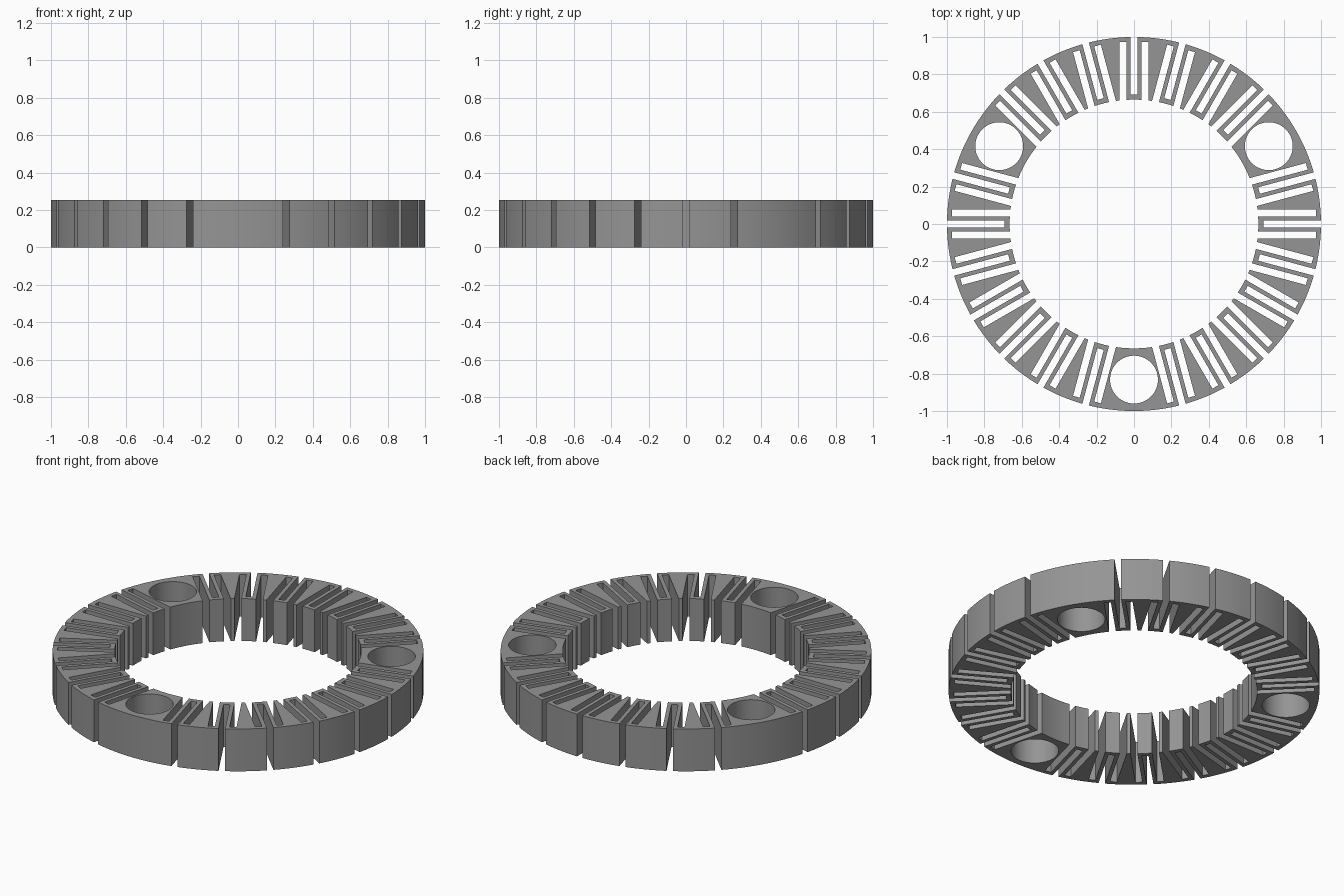
import bpy, bmesh, math

if "Cube" in bpy.data.objects:
    bpy.data.objects.remove(bpy.data.objects["Cube"])

R_OUT, R_IN, HEIGHT = 1.0, 0.665, 0.252
SLOT_HALF, SLOT_FLOOR = 0.018, 0.692             # slots open to the outside
NOTCH_NEAR, NOTCH_FAR, NOTCH_END = 0.040, 0.077, 0.972  # slots open to the bore
HOLE_ANGLES = (30, 150, 270)
HOLE_DIST, HOLE_R = 0.832, 0.128
STEP = math.radians(2.5)
SLOT_ANGLES = [math.radians(a) for a in range(0, 360, 15) if a not in HOLE_ANGLES]


def local(a, x, y):
    """Point at radial distance x and sideways offset y from direction a."""
    c, s = math.cos(a), math.sin(a)
    return (x * c - y * s, x * s + y * c)


def ring_loop(radius, cuts):
    """Closed circle interrupted by rectangular cuts (angle, y0, y1, depth radius)."""
    spans = [(a + math.asin(y0 / radius), a + math.asin(y1 / radius)) for a, y0, y1, _ in cuts]
    pts = []
    for i, (a, y0, y1, depth) in enumerate(cuts):
        pts += [local(spans[i][0], radius, 0), local(a, depth, y0),
                local(a, depth, y1), local(spans[i][1], radius, 0)]
        # arc to the next cut
        start = spans[i][1]
        sweep = (spans[(i + 1) % len(cuts)][0] - start) % math.tau
        n = max(1, round(sweep / STEP))
        pts += [local(start + sweep * k / n, radius, 0) for k in range(1, n)]
    return pts


# Outline loops: outer rim, bore and the three round holes
outer = ring_loop(R_OUT, [(a, -SLOT_HALF, SLOT_HALF, SLOT_FLOOR) for a in SLOT_ANGLES])
inner = ring_loop(R_IN, [(a, y0, y1, NOTCH_END) for a in SLOT_ANGLES
                         for y0, y1 in ((-NOTCH_FAR, -NOTCH_NEAR), (NOTCH_NEAR, NOTCH_FAR))])
holes = []
for deg in HOLE_ANGLES:
    cx, cy = local(math.radians(deg), HOLE_DIST, 0)
    holes.append([(cx + HOLE_R * math.cos(math.tau * k / 64),
                   cy + HOLE_R * math.sin(math.tau * k / 64)) for k in range(64)])

# Filled and extruded profile
curve = bpy.data.curves.new("slotted_ring", "CURVE")
curve.dimensions = "2D"
curve.fill_mode = "BOTH"
curve.extrude = HEIGHT / 2
for loop in [outer, inner] + holes:
    spline = curve.splines.new("POLY")
    spline.points.add(len(loop) - 1)
    for p, (x, y) in zip(spline.points, loop):
        p.co = (x, y, 0, 1)
    spline.use_cyclic_u = True
ring = bpy.data.objects.new("slotted_ring", curve)
bpy.context.collection.objects.link(ring)
bpy.context.view_layer.objects.active = ring
ring.select_set(True)
bpy.ops.object.convert(target="MESH")
ring = bpy.context.object

# Weld the caps to the walls and stand the ring on the floor
bm = bmesh.new()
bm.from_mesh(ring.data)
bmesh.ops.remove_doubles(bm, verts=bm.verts, dist=0.0002)
bmesh.ops.translate(bm, verts=bm.verts, vec=(0, 0, HEIGHT / 2))
bmesh.ops.recalc_face_normals(bm, faces=bm.faces)
bm.to_mesh(ring.data)
bm.free()
bpy.ops.object.shade_smooth_by_angle(angle=math.radians(30))

# Plain grey
grey = bpy.data.materials.new("mid_grey")
grey.diffuse_color = (0.3, 0.3, 0.3, 1)
grey.use_nodes = True
grey.node_tree.nodes["Principled BSDF"].inputs["Base Color"].default_value = grey.diffuse_color
ring.data.materials.clear()
ring.data.materials.append(grey)
